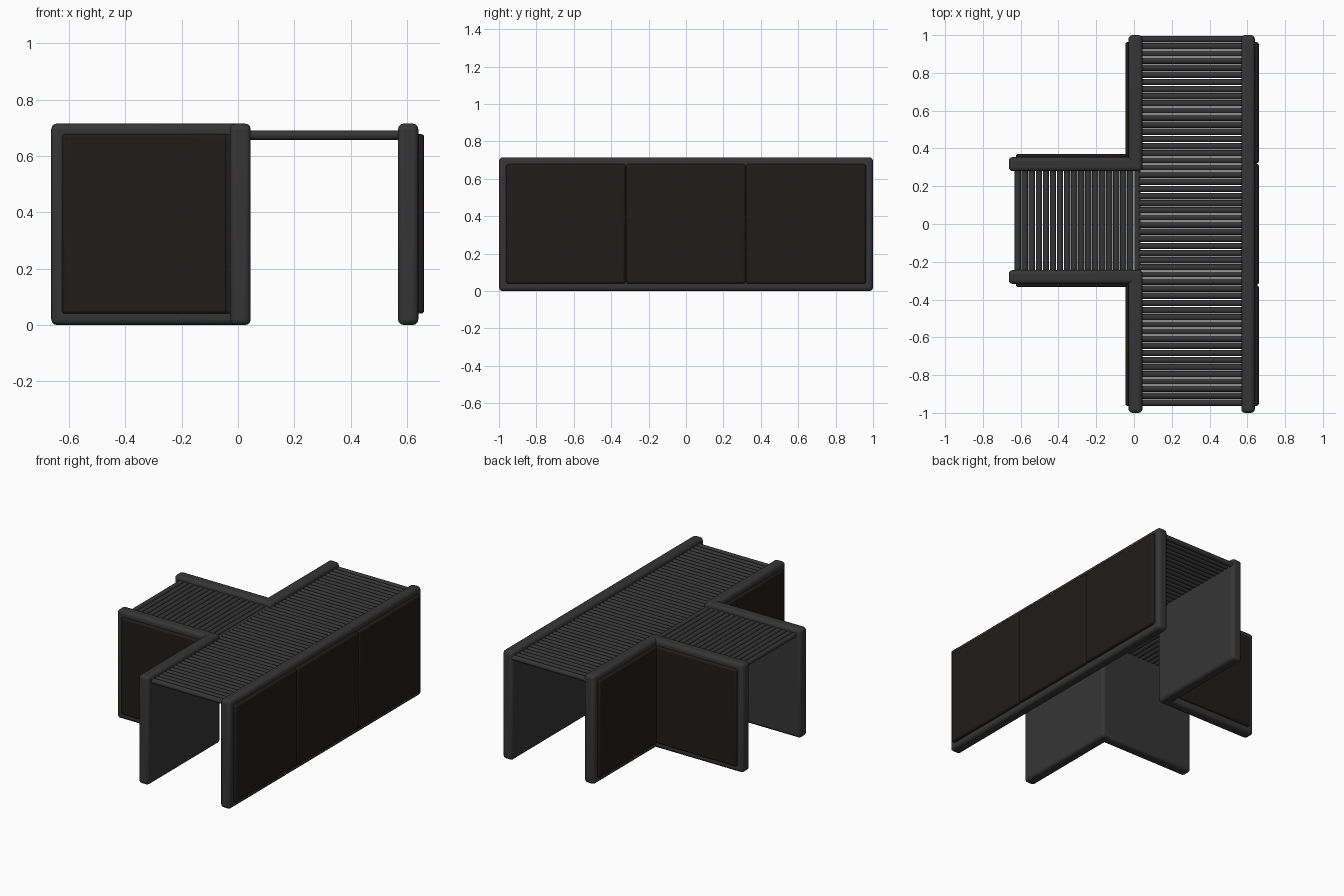
import bpy
from mathutils import Matrix

if "Cube" in bpy.data.objects:
    bpy.data.objects.remove(bpy.data.objects["Cube"])


def material(name, color):
    m = bpy.data.materials.new(name)
    m.diffuse_color = (*color, 1)
    m.use_nodes = True
    m.node_tree.nodes["Principled BSDF"].inputs["Base Color"].default_value = m.diffuse_color
    return m


FRAME = material("dark_grey", (0.036, 0.036, 0.036))
PANEL = material("brown_black", (0.014, 0.012, 0.011))
HEIGHT = 0.715


def box(name, x, y, z, mat, bevel):
    """Rounded box from its (min, max) extents on each axis."""
    lo, hi = zip(x, y, z)
    bpy.ops.mesh.primitive_cube_add(size=1, location=[(a + b) / 2 for a, b in zip(lo, hi)])
    ob = bpy.context.object
    ob.name = name
    ob.data.transform(Matrix.Diagonal([b - a for a, b in zip(lo, hi)] + [1]))
    ob.data.materials.append(mat)
    mod = ob.modifiers.new("rounded_edges", "BEVEL")
    mod.width, mod.segments = bevel, 3
    bpy.ops.object.shade_smooth_by_angle()
    return ob


def roller_row(name, first, length, step, count):
    """Row of rollers along x or y, made from one cylinder and an array."""
    rot = (0, 1.570796, 0) if length[0] else (1.570796, 0, 0)
    bpy.ops.mesh.primitive_cylinder_add(vertices=16, radius=0.0168,
                                        depth=max(length), location=first, rotation=rot)
    bpy.ops.object.transform_apply(location=False, rotation=True, scale=False)
    ob = bpy.context.object
    ob.name = name
    ob.data.materials.append(FRAME)
    bpy.ops.object.shade_smooth_by_angle()
    mod = ob.modifiers.new("row", "ARRAY")
    mod.count = count
    mod.use_relative_offset = False
    mod.use_constant_offset = True
    mod.constant_offset_displace = step


FULL, INNER = (0, HEIGHT), (0.04, 0.678)

# Long side wall with three cladding panels
box("long_wall", (0.568, 0.64), (-1, 1), FULL, FRAME, 0.02)
for i, (a, b) in enumerate([(-0.963, -0.324), (-0.322, 0.319), (0.321, 0.963)]):
    box(f"long_panel_{i + 1}", (0.61, 0.661), (a, b), INNER, PANEL, 0.012)

# Corner walls either side of the branch, each with two cladding panels
for side, s, inner, outer in (("front", -1, 0.244, 0.317), ("back", 1, 0.28, 0.354)):
    def span(a, b):
        return tuple(sorted((s * a, s * b)))
    box(f"{side}_main_wall", (-0.029, 0.045), span(inner, 1), FULL, FRAME, 0.02)
    box(f"{side}_branch_wall", (-0.663, 0.045), span(inner, outer), FULL, FRAME, 0.02)
    box(f"{side}_main_panel", (-0.046, 0), span(outer - 0.01, 0.963), INNER, PANEL, 0.012)
    box(f"{side}_branch_panel", (-0.625, -0.02), span(inner + 0.03, outer + 0.017),
        INNER, PANEL, 0.012)

# Roller decks for the main run and the branch
roller_row("main_rollers", (0.306, -0.947, 0.674), (0.56, 0), (0, 0.03775, 0), 52)
roller_row("branch_rollers", (-0.615, 0.018, 0.674), (0, 0.56), (0.03725, 0, 0), 18)
